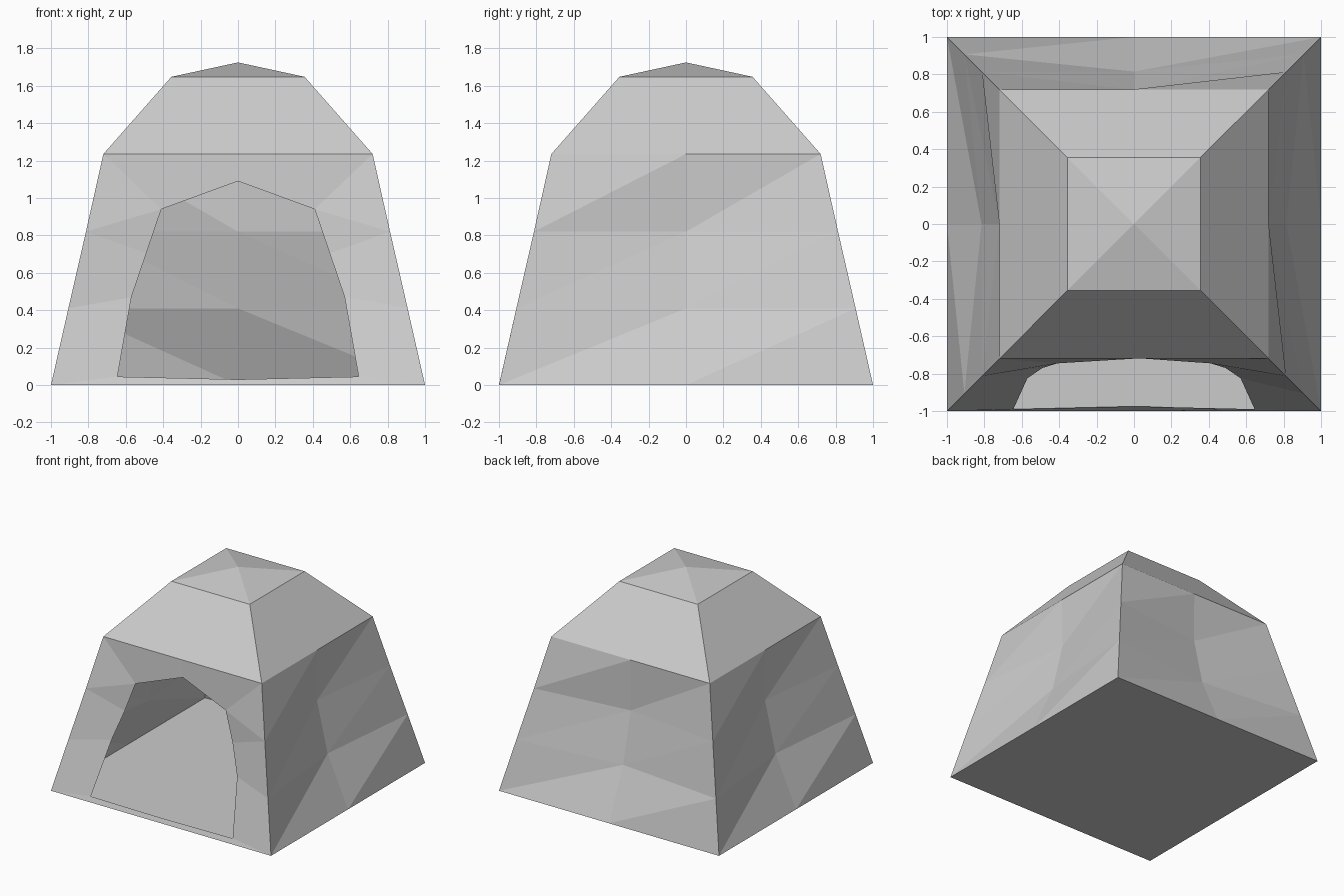
import bpy, math
from mathutils import Matrix, Vector

if "Cube" in bpy.data.objects:
    bpy.data.objects.remove(bpy.data.objects["Cube"])


def make(name, polys):
    """Build one flat-shaded object from a list of corner-point polygons."""
    verts, index, faces = [], {}, []
    for poly in polys:
        face = []
        for p in poly:
            key = tuple(round(c, 4) for c in p)
            if key not in index:
                index[key] = len(verts)
                verts.append(key)
            face.append(index[key])
        faces.append(face)
    mesh = bpy.data.meshes.new(name)
    mesh.from_pydata(verts, [], faces)
    obj = bpy.data.objects.new(name, mesh)
    bpy.context.collection.objects.link(obj)
    return obj


def turned(polys, k):
    rot = Matrix.Rotation(k * math.pi / 2, 3, 'Z')
    return [[rot @ Vector(p) for p in poly] for poly in polys]


# Wall rows: height, corner half-width, sagging mid-wall distance
ROWS = [(0, 1, 1), (0.41, 0.907, 0.815), (0.82, 0.813, 0.718), (1.235, 0.72, 0.72)]
Z_EAVE, EAVE, Z_CAP, CAP, Z_TOP = 1.235, 0.72, 1.648, 0.356, 1.725

# One fabric wall, facing the front, two columns by three rows
wall = []
for (z0, c0, m0), (z1, c1, m1) in zip(ROWS, ROWS[1:]):
    low = [(-c0, -c0, z0), (0, -m0, z0), (c0, -c0, z0)]
    high = [(-c1, -c1, z1), (0, -m1, z1), (c1, -c1, z1)]
    for i in range(2):
        wall += [[low[i], low[i + 1], high[i + 1]], [low[i], high[i + 1], high[i]]]
for k, name in ((1, "right_wall"), (2, "back_wall"), (3, "left_wall")):
    make(name, turned(wall, k))

# Front wall with the arched doorway, right half then mirrored
o = [(c, -c, z) for z, c, m in ROWS]
base_mid, eave_mid = (0, -1, 0), (0, -EAVE, Z_EAVE)
sill = (0, -0.975, 0.03)
d = [(0.645, -0.99, 0.045), (0.57, -0.825, 0.47), (0.49, -0.77, 0.705),
     (0.41, -0.745, 0.94), (0, -0.716, 1.09)]
half = [[base_mid, o[0], d[0], sill], [o[0], o[1], d[1], d[0]],
        [o[1], o[2], d[2], d[1]], [o[2], d[3], d[2]],
        [o[2], o[3], d[3]], [o[3], eave_mid, d[4], d[3]]]
mirrored = [[(-x, y, z) for x, y, z in reversed(p)] for p in half]
make("front_wall", half + mirrored)

# Sloping roof panels and the shallow peak
slope = [[(-EAVE, -EAVE, Z_EAVE), (EAVE, -EAVE, Z_EAVE),
          (CAP, -CAP, Z_CAP), (-CAP, -CAP, Z_CAP)]]
peak = [[(-CAP, -CAP, Z_CAP), (CAP, -CAP, Z_CAP), (0, 0, Z_TOP)]]
make("roof_slopes", [p for k in range(4) for p in turned(slope, k)])
make("roof_peak", [p for k in range(4) for p in turned(peak, k)])

# Ground sheet
make("floor", [[(-1, -1, 0), (-1, 1, 0), (1, 1, 0), (1, -1, 0)]])
